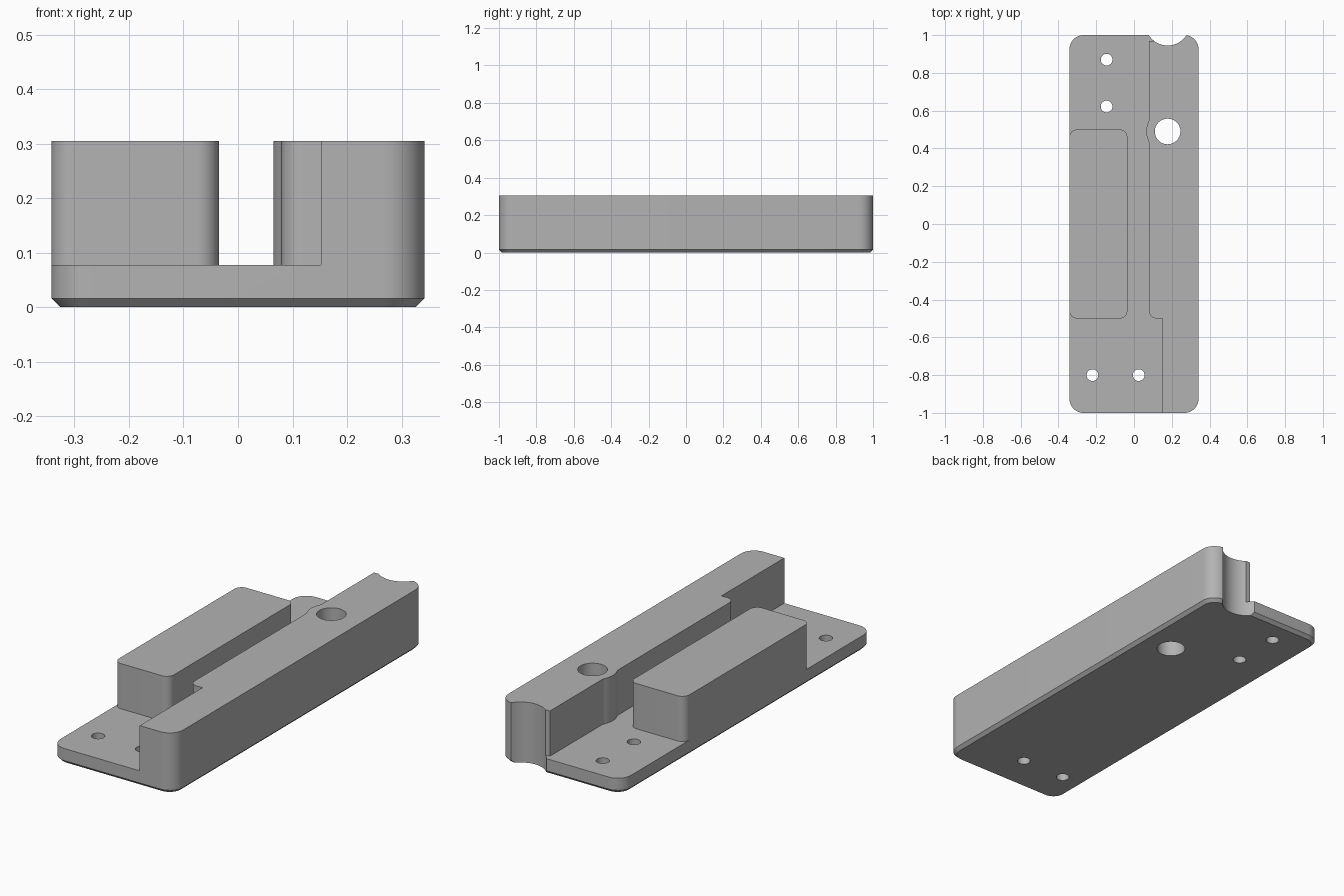
import bpy
import bmesh
from math import atan2, cos, degrees, radians, sin, sqrt

if "Cube" in bpy.data.objects:
    bpy.data.objects.remove(bpy.data.objects["Cube"])

HALF_W, HALF_L, HEIGHT = 0.342, 1.0, 0.305
FLOOR, CHAMFER, CORNER = 0.077, 0.016, 0.075
RAIL_X = 0.08
BORE = (0.178, 0.49)

grey = bpy.data.materials.new("mid_grey")
grey.use_nodes = True
grey.diffuse_color = (0.45, 0.45, 0.45, 1)
grey.node_tree.nodes["Principled BSDF"].inputs["Base Color"].default_value = grey.diffuse_color


def arc(cx, cy, r, start, end, steps=12):
    """Points along an arc, angles in degrees."""
    angles = [radians(start + (end - start) * i / steps) for i in range(steps + 1)]
    return [(cx + r * cos(a), cy + r * sin(a)) for a in angles]


def rounded_rect(x0, x1, y0, y1, r):
    return (arc(x1 - r, y1 - r, r, 0, 90) + arc(x0 + r, y1 - r, r, 90, 180)
            + arc(x0 + r, y0 + r, r, 180, 270) + arc(x1 - r, y0 + r, r, 270, 360))


def loft(name, layers):
    """Solid through a stack of (outline, height) layers."""
    bm = bmesh.new()
    rings = [[bm.verts.new((x, y, z)) for x, y in pts] for pts, z in layers]
    for low, high in zip(rings, rings[1:]):
        for i in range(len(low)):
            bm.faces.new((low[i - 1], low[i], high[i], high[i - 1]))
    bm.faces.new(rings[0][::-1])
    bm.faces.new(rings[-1])
    bmesh.ops.recalc_face_normals(bm, faces=bm.faces[:])
    mesh = bpy.data.meshes.new(name)
    bm.to_mesh(mesh)
    bm.free()
    mesh.materials.append(grey)
    obj = bpy.data.objects.new(name, mesh)
    bpy.context.collection.objects.link(obj)
    return obj


def combine(target, other, operation):
    """Apply a boolean and discard the helper."""
    mod = target.modifiers.new(operation, "BOOLEAN")
    mod.object, mod.operation, mod.solver = other, operation, "EXACT"
    bpy.context.view_layer.objects.active = target
    bpy.ops.object.modifier_apply(modifier=mod.name)
    bpy.data.objects.remove(other)


def drill(target, x, y, r, steps=32):
    circle = arc(x, y, r, 0, 360, steps)[:-1]
    combine(target, loft("drill", [(circle, -0.1), (circle, 0.5)]), "DIFFERENCE")


# Full body with a chamfered bottom edge
outer = rounded_rect(-HALF_W, HALF_W, -HALF_L, HALF_L, CORNER)
inner = rounded_rect(-HALF_W + CHAMFER, HALF_W - CHAMFER,
                     -HALF_L + CHAMFER, HALF_L - CHAMFER, CORNER - CHAMFER)
body = loft("fixture_body", [(inner, 0), (outer, CHAMFER), (outer, HEIGHT)])

# Channel that leaves the rail, with a blended bulge around the bore
bulge, fillet = 0.113, 0.06
dx = BORE[0] - (RAIL_X - fillet)
dy = sqrt((bulge + fillet) ** 2 - dx ** 2)
turn = degrees(atan2(dy, dx))
bx, by = BORE
fx = RAIL_X - fillet
channel = [(0.152, -1.2), (0.152, -0.5)]
channel += arc(RAIL_X + 0.04, -0.46, 0.04, 270, 180)
channel += arc(fx, by - dy, fillet, 0, turn, 6)
channel += arc(bx, by, bulge, 180 + turn, 180 - turn, 10)[1:-1]
channel += arc(fx, by + dy, fillet, -turn, 0, 6)
channel += [(RAIL_X, 0.97), (0.19, 0.97), (0.19, 1.2), (-0.5, 1.2), (-0.5, -1.2)]
combine(body, loft("channel", [(channel, FLOOR), (channel, 0.5)]), "DIFFERENCE")

# Raised side block
block = rounded_rect(-HALF_W, -0.035, -0.5, 0.5, 0.04)
combine(body, loft("side_block", [(block, 0.04), (block, HEIGHT)]), "UNION")

# Bore, rear notch and four screw holes
drill(body, bx, by, 0.068)
drill(body, bx, 1.063, 0.118, 64)
for x, y in [(-0.145, 0.87), (-0.145, 0.622), (-0.22, -0.8), (0.025, -0.8)]:
    drill(body, x, y, 0.031)

bpy.ops.object.select_all(action="DESELECT")
body.select_set(True)
bpy.context.view_layer.objects.active = body
bpy.ops.object.shade_smooth_by_angle(angle=radians(30))
